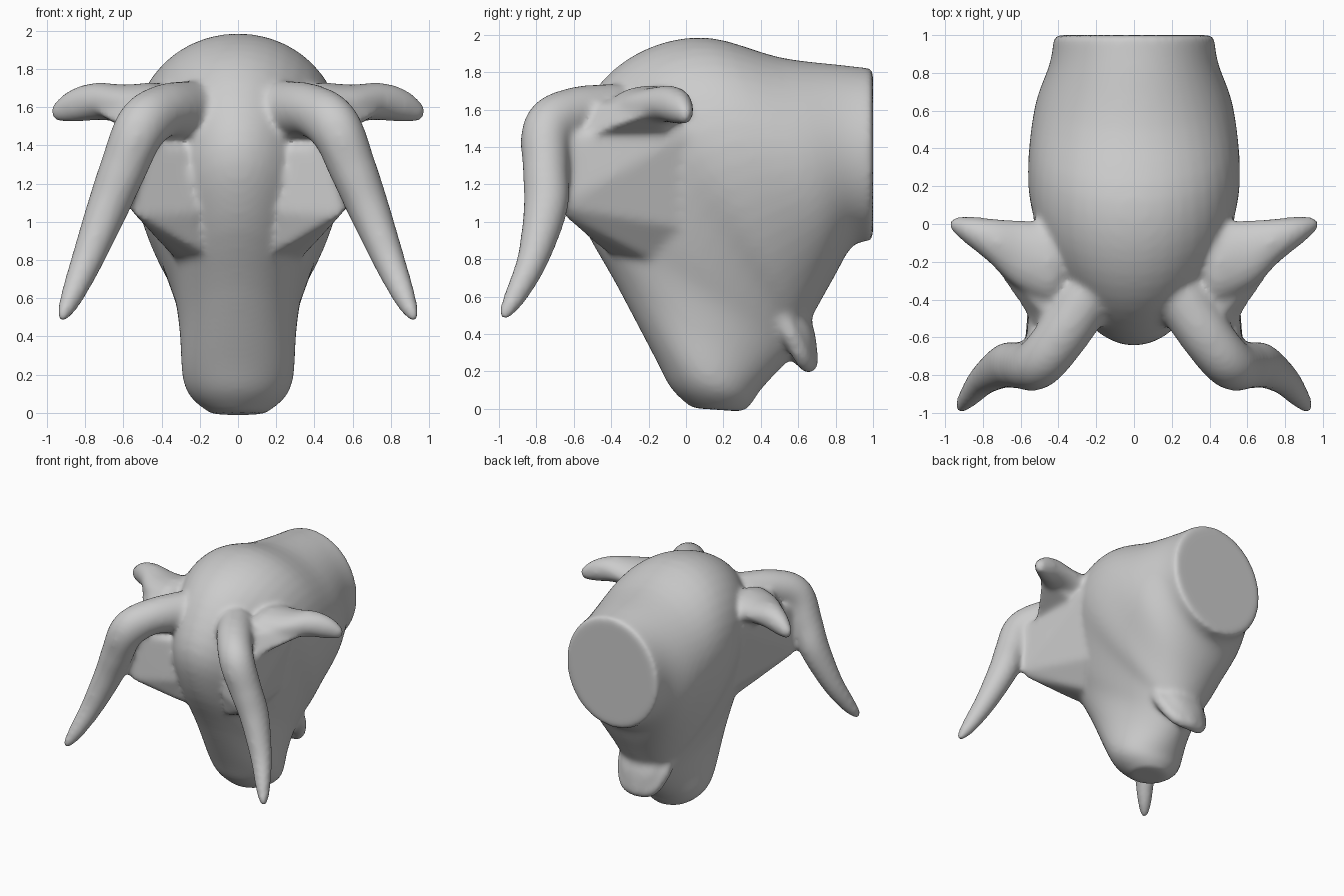
import bpy, bmesh, math
from mathutils import Matrix


def spline(keys, n):
    """Catmull-Rom interpolation of tuples."""
    out = []
    for i in range(len(keys) - 1):
        p0, p1 = keys[max(i - 1, 0)], keys[i]
        p2, p3 = keys[i + 1], keys[min(i + 2, len(keys) - 1)]
        for j in range(n):
            t = j / n
            out.append(tuple(0.5 * (2 * b + (c - a) * t + (2 * a - 5 * b + 4 * c - d) * t * t
                                    + (3 * b - a - 3 * c + d) * t ** 3)
                             for a, b, c, d in zip(p0, p1, p2, p3)))
    return out + [keys[-1]]


def loft(bm, sections, n=4, seg=48):
    """Closed skin; section = top y, top z, bottom y, bottom z, half width, taper."""
    rings = []
    for ty, tz, by, bz, w, k in spline(sections, n):
        ring = []
        for i in range(seg):
            a = 2 * math.pi * i / seg
            c, s = math.cos(a), math.sin(a)
            f = (1 + c) / 2
            ring.append(bm.verts.new((w * s * (1 + k * c), by + (ty - by) * f, bz + (tz - bz) * f)))
        rings.append(ring)
    for r, q in zip(rings, rings[1:]):
        for i in range(seg):
            j = (i + 1) % seg
            bm.faces.new((r[i], r[j], q[j], q[i]))
    bm.faces.new(rings[0][::-1])
    bm.faces.new(rings[-1])


def chain(bm, keys, n=8, sides=(1, -1)):
    """Row of overlapping ellipsoids; key = x, y, z, rx, ry, rz."""
    for x, y, z, rx, ry, rz in spline(keys, n):
        for s in sides:
            m = Matrix.Translation((s * x, y, z)) @ Matrix.Diagonal((rx, ry, rz, 1))
            bmesh.ops.create_icosphere(bm, subdivisions=3, radius=1, matrix=m)


def hull(bm, pts):
    """Solid convex web, mirrored on both sides."""
    for s in (1, -1):
        vs = [bm.verts.new((s * x, y, z)) for x, y, z in pts]
        bmesh.ops.convex_hull(bm, input=vs)


def make(name, bm):
    bmesh.ops.recalc_face_normals(bm, faces=bm.faces)
    me = bpy.data.meshes.new(name)
    bm.to_mesh(me)
    bm.free()
    ob = bpy.data.objects.new(name, me)
    bpy.context.collection.objects.link(ob)
    return ob


bm = bmesh.new()

# neck, skull and snout
loft(bm, [
    (1.00, 1.82, 1.00, 0.90, 0.425, 0.0),
    (0.82, 1.84, 0.89, 0.87, 0.445, 0.0),
    (0.50, 1.88, 0.79, 0.70, 0.52, 0.08),
    (0.12, 1.985, 0.69, 0.52, 0.55, 0.18),
    (-0.20, 1.93, 0.64, 0.42, 0.54, 0.20),
    (-0.46, 1.74, 0.62, 0.36, 0.47, 0.18),
    (-0.64, 1.40, 0.60, 0.32, 0.395, 0.08),
    (-0.58, 1.05, 0.57, 0.28, 0.335, 0.0),
    (-0.37, 0.66, 0.49, 0.20, 0.305, 0.0),
    (-0.17, 0.28, 0.39, 0.09, 0.29, 0.0),
    (-0.08, 0.11, 0.36, 0.04, 0.24, 0.0),
    (0.03, 0.005, 0.31, -0.015, 0.14, 0.0)])

# drooping horns
chain(bm, [
    (0.26, -0.40, 1.58, .15, .15, .16),
    (0.39, -0.60, 1.58, .14, .14, .14),
    (0.51, -0.74, 1.49, .135, .135, .15),
    (0.60, -0.75, 1.28, .125, .125, .13),
    (0.68, -0.75, 1.08, .11, .12, .12),
    (0.79, -0.82, 0.80, .085, .085, .09),
    (0.87, -0.91, 0.61, .06, .06, .07),
    (0.915, -0.965, 0.515, .035, .04, .04)], n=10)

# ears
chain(bm, [
    (0.45, -0.20, 1.60, .12, .22, .13),
    (0.60, -0.16, 1.62, .10, .18, .10),
    (0.74, -0.09, 1.63, .08, .12, .10),
    (0.85, -0.04, 1.61, .07, .08, .09),
    (0.935, -0.005, 1.58, .045, .045, .06)])

# cheek webs joining horns and ears to the face, brow shelf over the snout
hull(bm, [(0.58, -0.68, 1.08), (0.53, -0.66, 1.03), (0.57, -0.66, 1.42),
          (0.53, -0.45, 1.55), (0.30, -0.30, 0.82), (0.27, -0.08, 0.74),
          (0.40, 0.08, 0.95), (0.53, 0.05, 1.50), (0.26, -0.52, 1.38),
          (0.22, -0.52, 1.05), (0.20, -0.44, 0.84)])
hull(bm, [(0.45, -0.50, 1.64), (0.53, -0.55, 1.45), (0.54, -0.46, 1.56),
          (0.63, -0.34, 1.58), (0.80, -0.14, 1.60), (0.50, -0.10, 1.45),
          (0.45, 0.0, 1.65)])

# lower jaw with lip rim
chain(bm, [(0, 0.54, 0.54, .20, .09, .09), (0, 0.61, 0.40, .18, .08, .08),
           (0, 0.64, 0.28, .14, .065, .07)], sides=(1,))
chain(bm, [(0.20, 0.48, 0.54, .05, .05, .05), (0.19, 0.56, 0.40, .05, .05, .06),
           (0.12, 0.63, 0.27, .05, .05, .06), (0.0, 0.66, 0.25, .05, .05, .06)])

head = make("animal_head", bm)

# fuse the parts and smooth the joins
rm = head.modifiers.new("fuse", 'REMESH')
rm.mode, rm.voxel_size = 'VOXEL', 0.018
sm = head.modifiers.new("soften", 'SMOOTH')
sm.factor, sm.iterations = 0.5, 18

bpy.ops.object.select_all(action='DESELECT')
bpy.context.view_layer.objects.active = head
head.select_set(True)
for m in [m.name for m in head.modifiers]:
    bpy.ops.object.modifier_apply(modifier=m)
bpy.ops.object.shade_smooth_by_angle(angle=math.radians(50))
